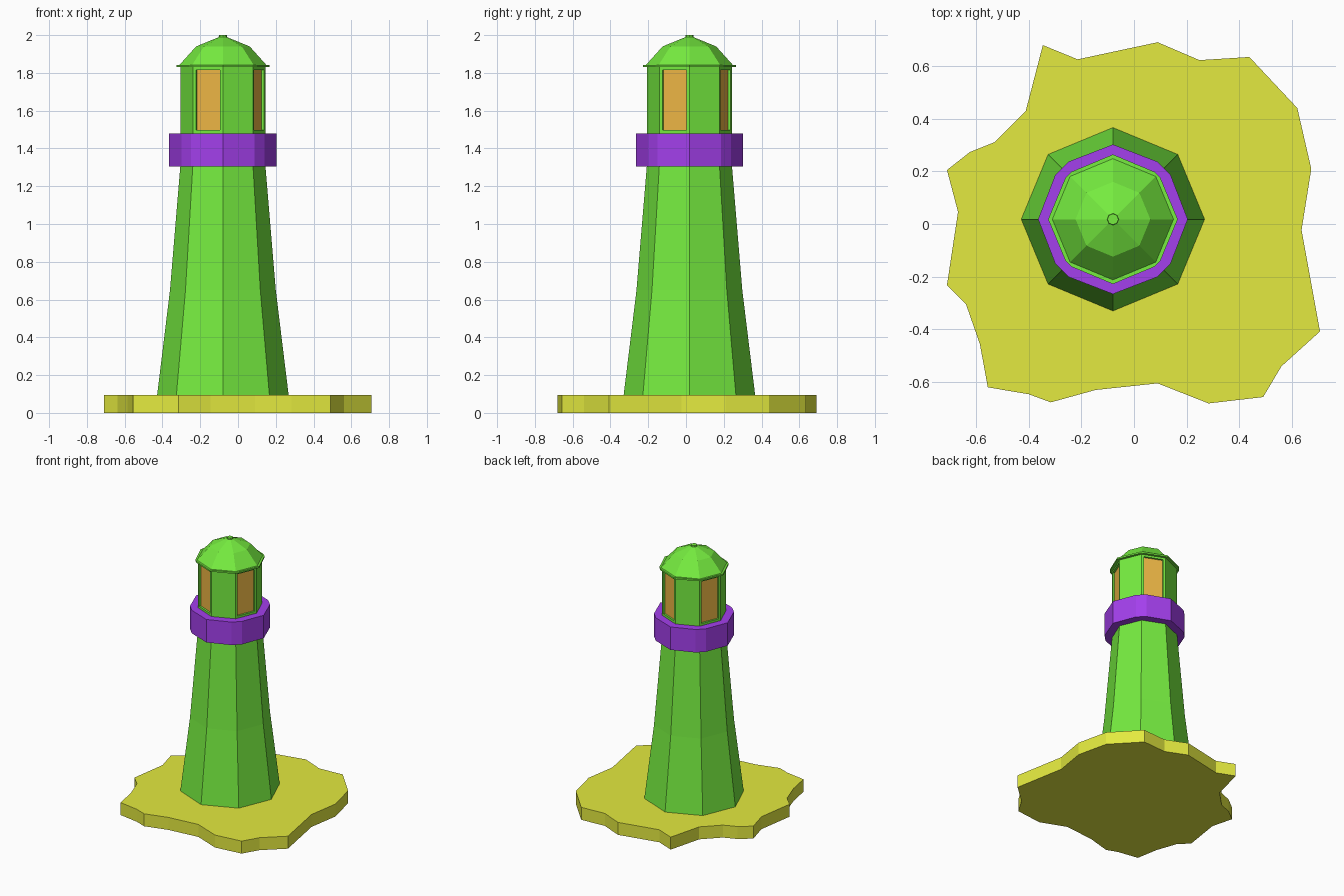
import bpy, bmesh
from math import cos, sin, radians

if "Cube" in bpy.data.objects:
    bpy.data.objects.remove(bpy.data.objects["Cube"])

CX, CY = -0.08, 0.018   # tower axis


def material(name, rgb):
    m = bpy.data.materials.new(name)
    m.diffuse_color = (*rgb, 1)
    m.use_nodes = True
    m.node_tree.nodes["Principled BSDF"].inputs["Base Color"].default_value = m.diffuse_color
    return m


GREEN = material("green", (0.18, 0.84, 0.05))
YELLOW = material("yellow", (0.77, 0.82, 0.05))
PURPLE = material("purple", (0.37, 0.05, 0.84))
ORANGE = material("orange", (0.85, 0.47, 0.06))


def octagon(r, split=0):
    """Octagon around the tower axis; split > 0 chamfers the diagonal corners."""
    pts = []
    for k in range(8):
        for d in ((-split, split) if split and k % 2 else (0,)):
            a = radians(45 * k + d)
            rr = r * 0.972 if d else r
            pts.append((CX + rr * cos(a), CY + rr * sin(a)))
    return pts


def loft(name, rings, mat, windows=()):
    """Stack (z, outline) rings into a closed flat-shaded solid."""
    bm = bmesh.new()
    loops = [[bm.verts.new((x, y, z)) for x, y in pts] for z, pts in rings]
    n = len(loops[0])
    sides = []
    for lo, hi in zip(loops, loops[1:]):
        for i in range(n):
            j = (i + 1) % n
            sides.append(bm.faces.new((lo[i], lo[j], hi[j], hi[i])))
    bm.faces.new(loops[0][::-1])
    bm.faces.new(loops[-1])
    bmesh.ops.recalc_face_normals(bm, faces=bm.faces)
    if windows:
        panes = [sides[k] for k in windows]
        bmesh.ops.inset_individual(bm, faces=panes, thickness=0.024, depth=0)
        bmesh.ops.inset_individual(bm, faces=panes, thickness=0, depth=-0.014)
        for f in panes:
            f.material_index = 1
    me = bpy.data.meshes.new(name)
    bm.to_mesh(me)
    bm.free()
    me.materials.append(mat)
    if windows:
        me.materials.append(ORANGE)
    ob = bpy.data.objects.new(name, me)
    bpy.context.collection.objects.link(ob)
    return ob


# Ragged island slab
coast = [(-.346, .679), (-.214, .625), (.09, .69), (.248, .622), (.438, .634),
         (.62, .44), (.673, .209), (.636, -.023), (.706, -.408), (.56, -.54),
         (.49, -.657), (.283, -.681), (.09, -.605), (-.146, -.63), (-.316, -.677),
         (-.4, -.646), (-.555, -.62), (-.585, -.456), (-.638, -.304), (-.71, -.232),
         (-.668, .046), (-.71, .205), (-.623, .273), (-.528, .311), (-.411, .429)]
loft("island", [(0, coast[::-1]), (0.095, coast[::-1])], YELLOW)

# Tapered tower
loft("tower", [(0.095, octagon(0.348)), (0.65, octagon(0.28)),
               (1.31, octagon(0.225))], GREEN)

# Gallery band
band = octagon(0.284, 7.5)
loft("gallery", [(1.305, band), (1.48, band)], PURPLE)

# Lantern room with four recessed windows
loft("lantern", [(1.48, octagon(0.225)), (1.832, octagon(0.225))], GREEN, (1, 3, 5, 7))

# Eave, faceted dome and finial
eave = octagon(0.246, 4)
loft("eave", [(1.83, eave), (1.842, eave)], GREEN)
loft("dome", [(1.842, octagon(0.23)), (1.94, octagon(0.142)), (1.99, octagon(0.02))], GREEN)
loft("finial", [(1.982, octagon(0.023)), (2.0, octagon(0.021))], GREEN)
